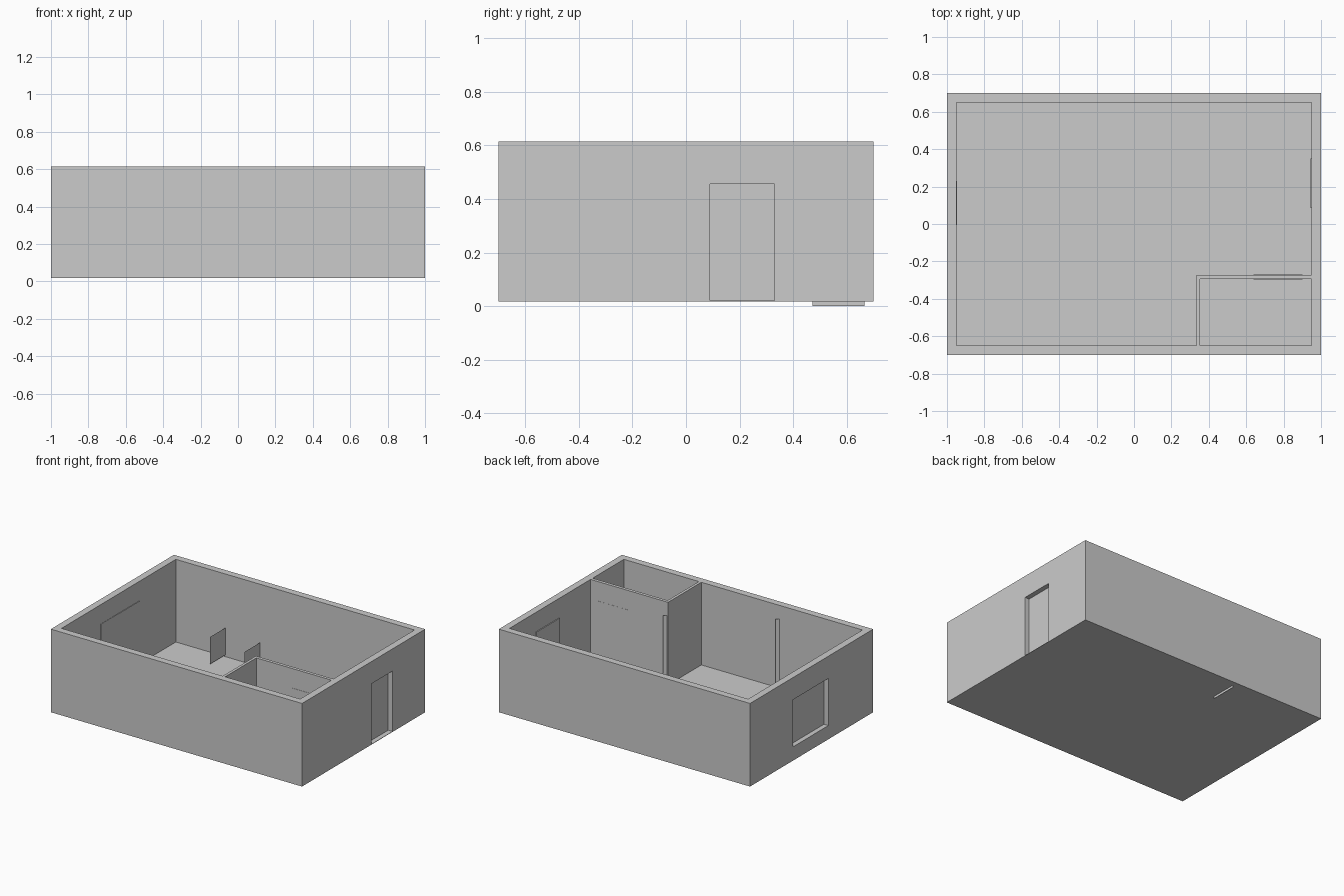
import bpy, math

if "Cube" in bpy.data.objects:
    bpy.data.objects.remove(bpy.data.objects["Cube"])


def box(name, x, y, z):
    """Box spanning the given (min, max) ranges."""
    bpy.ops.mesh.primitive_cube_add(size=1, location=[(a + b) / 2 for a, b in (x, y, z)])
    ob = bpy.context.object
    ob.name = name
    ob.scale = [b - a for a, b in (x, y, z)]
    bpy.ops.object.transform_apply(location=False, rotation=False, scale=True)
    return ob


def cut(target, x, y, z):
    """Subtract a box from the target."""
    cutter = box("cutter", x, y, z)
    cutter.hide_render = True
    mod = target.modifiers.new("cut", "BOOLEAN")
    mod.operation, mod.solver, mod.object = "DIFFERENCE", "EXACT", cutter
    bpy.context.view_layer.objects.active = target
    bpy.ops.object.modifier_apply(modifier=mod.name)
    bpy.data.objects.remove(cutter, do_unlink=True)


def panel(name, x, y, angle, width, height, z):
    """Upright sheet centred on x, y and turned about the vertical."""
    bpy.ops.mesh.primitive_plane_add(size=1, location=(x, y, z + height / 2))
    ob = bpy.context.object
    ob.name = name
    ob.scale = (width, height, 1)
    bpy.ops.object.transform_apply(location=False, rotation=False, scale=True)
    ob.rotation_euler = (math.pi / 2, 0, math.radians(angle))
    return ob


FLOOR, TOP = 0.02, 0.615

# Outer walls and floor in one hollow shell, open at the top
shell = box("outer_walls", (-1, 1), (-0.7, 0.7), (0.017, TOP))
cut(shell, (-0.95, 0.95), (-0.65, 0.65), (FLOOR, 1))

# Door and window openings
cut(shell, (0.9, 1.1), (0.09, 0.33), (FLOOR, 0.455))
cut(shell, (-1.1, -0.9), (-0.19, 0.21), (0.116, 0.455))

# Panels closing the openings, almost flush with the inner walls
box("entry_door", (0.944, 0.965), (0.086, 0.349), (FLOOR, 0.475))
box("window_pane_front", (-0.965, -0.948), (-0.205, -0.005), (0.10, 0.475))
box("window_pane_back", (-0.965, -0.946), (-0.005, 0.23), (0.10, 0.475))

# Partition walls of the small corner room
box("partition_long", (0.333, 0.95), (-0.295, -0.272), (FLOOR, TOP))
box("partition_short", (0.333, 0.353), (-0.65, -0.295), (FLOOR, TOP))
box("inner_door", (0.64, 0.90), (-0.297, -0.271), (FLOOR, 0.475))

# Narrow upright strips at the front wall and the partition corner
for name, x, y in (("front_strip", -0.28, -0.64), ("corner_strip", 0.352, -0.263)):
    panel(name, x, y, 35, 0.026, 0.5, FLOOR)

# Two square sheets standing near the back wall; one dips through the floor
for name, x, z in (("square_sheet_left", -0.555, 0.033), ("square_sheet_right", -0.28, 0.0)):
    panel(name, x, 0.57, 90, 0.195, 0.195, z)
